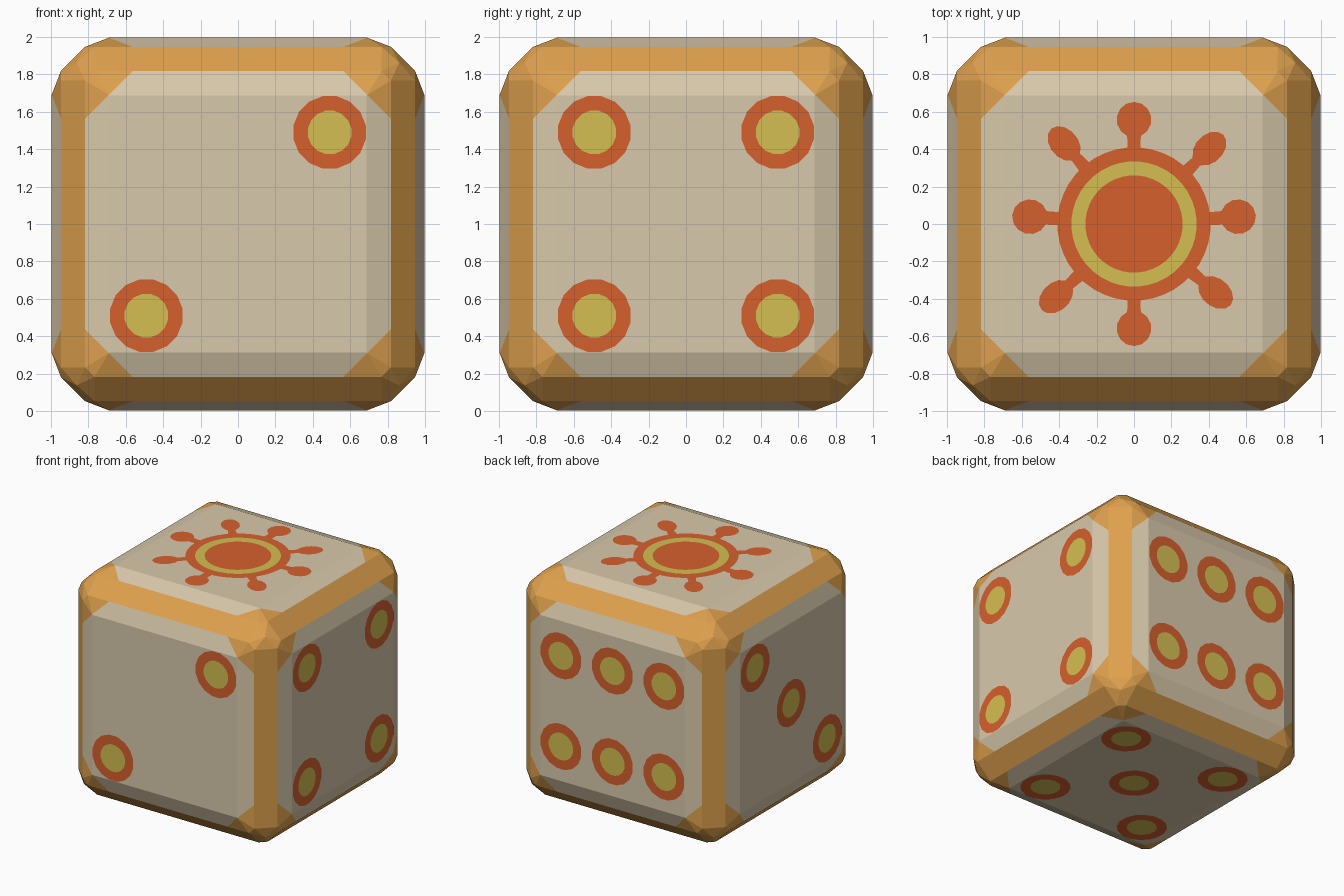
import bpy, bmesh, math
from itertools import permutations, product
from mathutils import Vector

if "Cube" in bpy.data.objects:
    bpy.data.objects.remove(bpy.data.objects["Cube"])


def material(name, rgb):
    lin = [(c / 255 / 12.92) if c < 10 else ((c / 255 + 0.055) / 1.055) ** 2.4 for c in rgb]
    m = bpy.data.materials.new(name)
    m.diffuse_color = (*lin, 1)
    m.use_nodes = True
    m.node_tree.nodes["Principled BSDF"].inputs["Base Color"].default_value = m.diffuse_color
    return m


BEIGE = material("beige", (216, 201, 171))
ORANGE = material("orange", (222, 160, 77))
RED = material("red", (214, 96, 45))
YELLOW = material("yellow", (212, 191, 82))


def finish(bm, name, mats):
    mesh = bpy.data.meshes.new(name)
    bm.to_mesh(mesh)
    bm.free()
    for m in mats:
        mesh.materials.append(m)
    ob = bpy.data.objects.new(name, mesh)
    ob.location.z = 1
    bpy.context.collection.objects.link(ob)
    return ob


# Body: cube with three-step rounded edges and pointed corners
bm = bmesh.new()
points = set()
for shape in [(0.69, 0.69, 1), (0.77, 0.82, 0.95), (0.865, 0.865, 0.865)]:
    for p in permutations(shape):
        for s in product((-1, 1), repeat=3):
            points.add(tuple(a * b for a, b in zip(p, s)))
for p in sorted(points):
    bm.verts.new(p)
bmesh.ops.convex_hull(bm, input=bm.verts[:])
bmesh.ops.dissolve_limit(bm, angle_limit=0.01, verts=bm.verts[:], edges=bm.edges[:])
# Diagonal cuts that bound the coloured corners
CUT = 1.385
for i, j in ((0, 1), (0, 2), (1, 2)):
    for si, sj in product((-1, 1), repeat=2):
        n = Vector((0, 0, 0))
        n[i], n[j] = si, sj
        bmesh.ops.bisect_plane(bm, geom=bm.verts[:] + bm.edges[:] + bm.faces[:],
                               plane_co=n * CUT / 2, plane_no=n)
bmesh.ops.recalc_face_normals(bm, faces=bm.faces[:])
# Orange on edge strips and corners
for f in bm.faces:
    c, b, a = sorted(abs(v) for v in f.calc_center_median())
    f.material_index = 1 if a + b > 1.755 or b + c > CUT + 0.002 else 0
bmesh.ops.scale(bm, vec=(0.997,) * 3, verts=bm.verts[:])
finish(bm, "die_body", [BEIGE, ORANGE])

# Painted markings: flat sheets on each side, given by its u and v directions
X, Y, Z = Vector((1, 0, 0)), Vector((0, 1, 0)), Vector((0, 0, 1))


def disc(bm, u, v, centre, radii, sides):
    """Concentric rings; radii run from outside in, colours alternate red, yellow."""
    n = u.cross(v)
    rings = []
    for r in radii:
        rings.append([bm.verts.new(n + u * (centre[0] + r * math.cos(t)) + v * (centre[1] + r * math.sin(t)))
                      for t in (math.tau * (k + 0.5) / sides for k in range(sides))])
    for i, ring in enumerate(rings):
        if i + 1 < len(rings):
            inner = rings[i + 1]
            for k in range(sides):
                m = (k + 1) % sides
                bm.faces.new((ring[k], ring[m], inner[m], inner[k])).material_index = i % 2
        else:
            bm.faces.new(ring).material_index = i % 2


# Pips
P, Q = 0.49, 0.39
corners = [(a, b) for a in (-P, P) for b in (-P, P)]
sides = {
    "front_pips": (X, Z, [(P, P), (-P, -P)]),
    "right_pips": (Y, Z, corners),
    "left_pips": (-Y, Z, [(-P, P), (0, 0), (P, -P)]),
    "back_pips": (-X, Z, [(a, b) for a in (-P, 0, P) for b in (-Q, Q)]),
    "bottom_pips": (X, -Y, corners + [(0, 0)]),
}
for name, (u, v, spots) in sides.items():
    bm = bmesh.new()
    for s in spots:
        disc(bm, u, v, s, (0.197, 0.118), 16)
    finish(bm, name, [RED, YELLOW])

# Sun on the top
bm = bmesh.new()
disc(bm, X, Y, (0, 0), (0.41, 0.335, 0.26), 40)
finish(bm, "sun_disc", [RED, YELLOW])

# Sun rays: short stalk with a rounded knob; diagonal knobs are longer
bm = bmesh.new()
straight, diagonal = (0.558, 0.095, 0.093), (0.57, 0.105, 0.075)
for deg, (mid, length, width) in [(4, straight), (45, diagonal), (90, straight), (131, diagonal),
                                  (176, straight), (223, diagonal), (270, straight), (320, diagonal)]:
    outline = [(0.405, 0.035), (0.405, -0.035)]
    for k in range(13):
        t = math.radians(-157 + 314 * k / 12)
        outline.append((mid + length * math.cos(t), width * math.sin(t)))
    c, s = math.cos(math.radians(deg)), math.sin(math.radians(deg))
    bm.faces.new([bm.verts.new((r * c - w * s, r * s + w * c, 1)) for r, w in outline])
finish(bm, "sun_rays", [RED])
